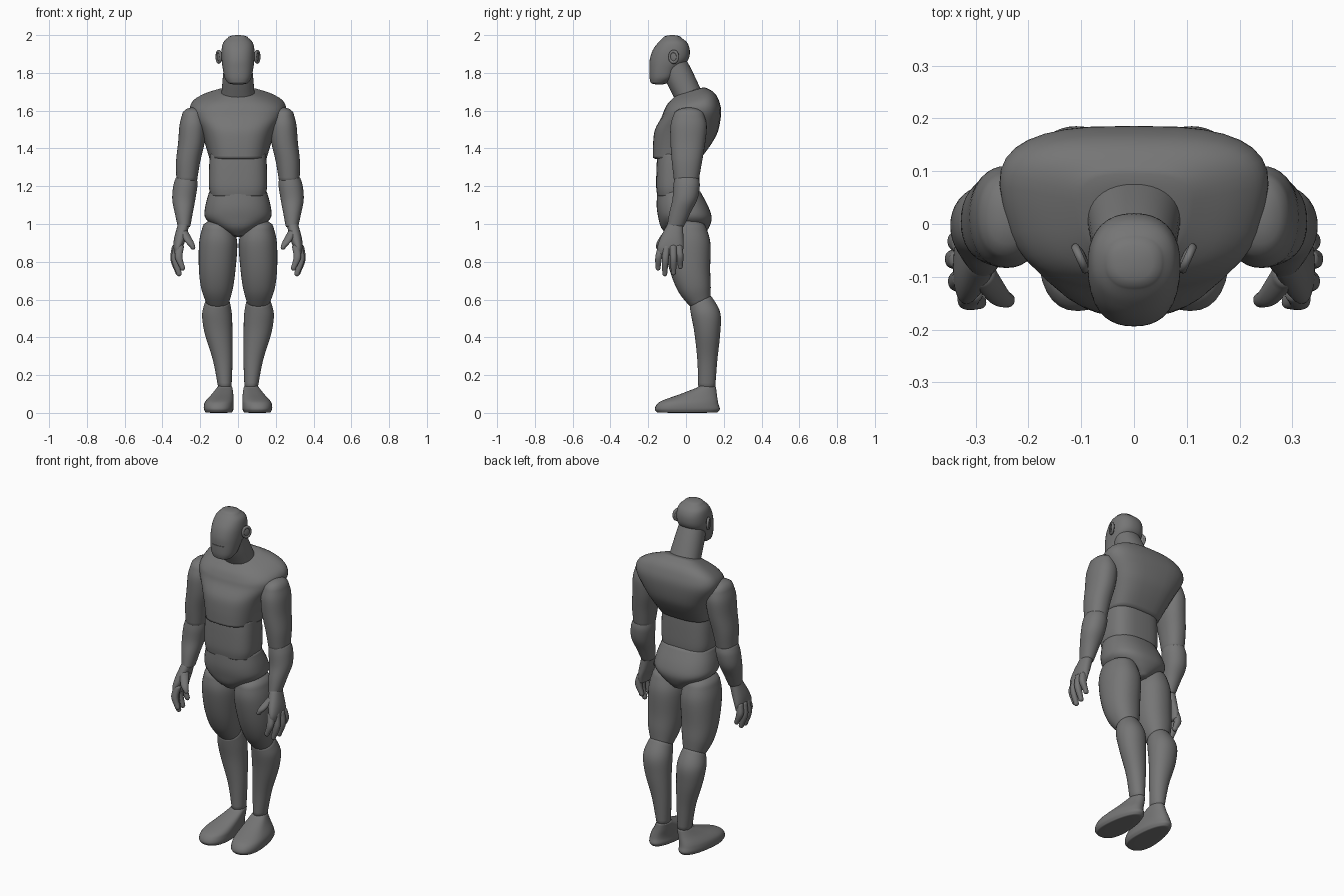
import bpy, bmesh, math
from mathutils import Matrix

SEG, STEPS = 36, 5
grey = bpy.data.materials.new("dark_grey")
grey.diffuse_color = (.18, .18, .18, 1)


def spline(p0, p1, p2, p3, t):
    """Smooth blend between two cross-sections."""
    return [0.5 * (2 * b + (c - a) * t + (2 * a - 5 * b + 4 * c - d) * t * t
                   + (3 * b - a - 3 * c + d) * t ** 3)
            for a, b, c, d in zip(p0, p1, p2, p3)]


def loft(name, sections, low=0.01, high=0.01, side=1, power=2.0, taper=0.0, shear=0.0):
    """Stack sections (z, x, y, rx, ry[, slope]) with rounded ends.
    power squares the outline, taper widens the back, shear turns it sideways."""
    s = [list(q) + [0.0] * (6 - len(q)) for q in sections]
    rows = []
    for i in range(len(s) - 1):
        a, d = s[max(i - 1, 0)], s[min(i + 2, len(s) - 1)]
        rows += [spline(a, s[i], s[i + 1], d, k / STEPS) for k in range(STEPS)]
    rows.append(s[-1])

    def cap(row, h):
        out = []
        for deg in (25, 50, 70, 84):
            c, n = math.cos(math.radians(deg)), math.sin(math.radians(deg))
            out.append([row[0] + h * n, row[1], row[2], row[3] * c, row[4] * c, row[5]])
        return out

    rows = cap(rows[0], -low)[::-1] + rows + cap(rows[-1], high)
    bm = bmesh.new()
    rings = []
    for z, x, y, rx, ry, slope in rows:
        ring = []
        for k in range(SEG):
            a = 2 * math.pi * k / SEG
            u = math.copysign(abs(math.cos(a)) ** (2 / power), math.cos(a))
            v = math.copysign(abs(math.sin(a)) ** (2 / power), math.sin(a))
            px = x + rx * u * (1 + taper * v) + shear * ry * v
            ring.append(bm.verts.new((side * px, y + ry * v, z + slope * ry * v)))
        rings.append(ring)
    for r, q in zip(rings, rings[1:]):
        for k in range(SEG):
            n = (k + 1) % SEG
            bm.faces.new((r[k], r[n], q[n], q[k]))
    bm.faces.new(rings[0])
    bm.faces.new(rings[-1])
    return finish(name, bm)


def finish(name, bm):
    bmesh.ops.recalc_face_normals(bm, faces=bm.faces)
    me = bpy.data.meshes.new(name)
    bm.to_mesh(me)
    bm.free()
    me.materials.append(grey)
    for p in me.polygons:
        p.use_smooth = True
    ob = bpy.data.objects.new(name, me)
    bpy.context.collection.objects.link(ob)
    return ob


# Head and neck
head = loft("head", [
    (1.750, 0, -.142, .056, .046), (1.775, 0, -.128, .071, .065),
    (1.820, 0, -.115, .080, .079), (1.870, 0, -.090, .087, .102),
    (1.920, 0, -.078, .087, .098), (1.960, 0, -.071, .078, .077),
    (1.985, 0, -.073, .055, .049)], .012, .015, power=2.3, taper=.02)
loft("neck", [
    (1.640, 0, .030, .095, .070, .3), (1.690, 0, .008, .088, .071, .3),
    (1.780, 0, -.035, .080, .072, .3), (1.860, 0, -.068, .072, .068, .2)], power=2.2)

# Mouth slit cut into the face
bpy.ops.mesh.primitive_cube_add(size=1, location=(0, -.19, 1.826))
cutter = bpy.context.object
cutter.name = "mouth_cutter"
cutter.scale = (.075, .02, .002)
cutter.hide_render = True
cutter.data.materials.append(grey)
cut = head.modifiers.new("mouth", "BOOLEAN")
cut.operation, cut.object = "DIFFERENCE", cutter
bpy.context.view_layer.objects.active = head
bpy.ops.object.modifier_apply(modifier=cut.name)
bpy.data.objects.remove(cutter)

# Torso: chest, abdomen, pelvis
loft("chest", [
    (1.350, 0, -.047, .148, .128), (1.430, 0, -.018, .172, .156),
    (1.500, 0, .004, .200, .168), (1.580, 0, .028, .244, .158, .1),
    (1.630, 0, .028, .240, .144, .2), (1.668, 0, .025, .190, .121, .25),
    (1.697, 0, .020, .110, .083, .3)], .012, .008, power=2.9, taper=.13)
loft("abdomen", [
    (1.150, 0, -.042, .145, .110), (1.200, 0, -.043, .154, .115),
    (1.300, 0, -.042, .153, .114), (1.370, 0, -.041, .148, .111)], power=3.0)
loft("pelvis", [
    (.942, 0, 0, .040, .095), (.980, 0, -.005, .110, .126),
    (1.030, 0, -.005, .172, .141), (1.090, 0, -.018, .174, .137),
    (1.170, 0, -.038, .153, .115)], .012, .014, power=2.4)

for label, side in (("left", 1), ("right", -1)):
    def limb(name, sections, *args, **kw):
        return loft(f"{label}_{name}", sections, *args, side=side, **kw)

    # Arm
    limb("upper_arm", [
        (1.235, .271, .002, .055, .066), (1.330, .264, .005, .064, .080),
        (1.430, .247, .010, .070, .092), (1.520, .240, .014, .070, .096),
        (1.575, .239, .015, .058, .082)], .02, .042, power=2.2)
    limb("forearm", [
        (.990, .286, -.055, .034, .045), (1.060, .287, -.032, .048, .056),
        (1.130, .287, -.006, .061, .066), (1.200, .279, .003, .064, .070),
        (1.240, .274, .003, .057, .065)], .012, .02, power=2.1)

    # Hand
    limb("palm", [
        (.845, .319, -.084, .020, .064), (.880, .317, -.082, .026, .069),
        (.930, .305, -.074, .032, .060), (1.000, .288, -.057, .030, .041)], .012, power=2.3)
    for finger, (x, y, top, tip, spread) in {
            "index": (.306, -.130, .88, .768, -.018), "middle": (.324, -.102, .88, .738, -.010),
            "ring": (.330, -.068, .88, .743, .002), "little": (.325, -.038, .88, .776, .008)}.items():
        mid = (top + tip) / 2
        limb(finger + "_finger", [
            (tip, x - .012, y + spread, .014, .013), (mid, x + .008, y + spread * .8, .020, .018),
            (top, x, y, .020, .019)], .015, .01, power=2.3)
    limb("thumb", [
        (.876, .239, -.144, .013, .014), (.905, .257, -.136, .022, .018),
        (.955, .286, -.095, .024, .027)], .012, .012)

    # Leg
    limb("thigh", [
        (.590, .108, .074, .062, .056, .4), (.660, .111, .045, .084, .086, .2),
        (.760, .110, .020, .097, .108), (.900, .105, .006, .101, .123),
        (.980, .107, -.001, .082, .108)], .018, .045, power=2.2)
    limb("shin", [
        (.140, .070, .110, .036, .045), (.280, .081, .113, .052, .053),
        (.420, .103, .113, .073, .068), (.520, .111, .105, .079, .077, .1),
        (.585, .109, .080, .066, .060, .4)], .01, .025, power=2.1)
    limb("foot", [
        (.003, .101, .006, .068, .160), (.020, .101, .007, .076, .172),
        (.045, .100, .009, .076, .163), (.066, .095, .022, .071, .146),
        (.100, .081, .067, .055, .096), (.135, .070, .110, .039, .049)],
        .003, .012, power=2.3, taper=-.2, shear=-.03)

    # Ear: shallow bowl with a raised rim, flaring backwards
    turn = Matrix.Translation((side * .099, -.064, 1.885)) @ Matrix.Rotation(-side * .42, 4, 'Z')
    bm = bmesh.new()
    bmesh.ops.create_uvsphere(bm, u_segments=24, v_segments=12, radius=1,
                              matrix=turn @ Matrix.Diagonal((.009, .026, .031, 1)))
    finish(label + "_ear_bowl", bm)
    bpy.ops.mesh.primitive_torus_add(major_segments=28, minor_segments=10,
                                     major_radius=.026, minor_radius=.008)
    rim = bpy.context.object
    rim.name = label + "_ear_rim"
    rim.matrix_world = (turn @ Matrix.Translation((side * .003, 0, 0))
                        @ Matrix.Diagonal((1, .9, 1.1, 1)) @ Matrix.Rotation(math.pi / 2, 4, 'Y'))
    bpy.ops.object.shade_smooth()
    rim.data.materials.append(grey)
